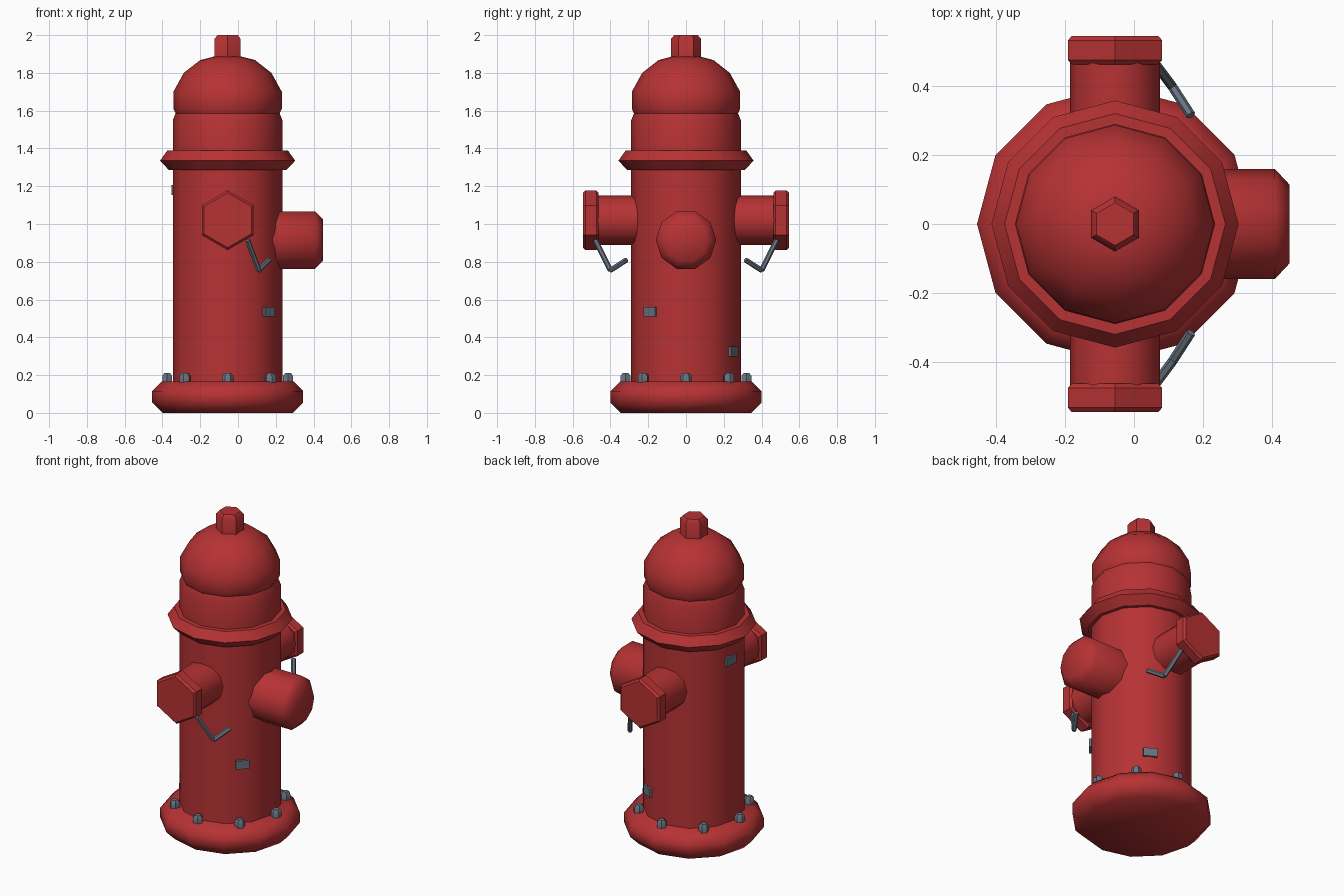
import bpy, bmesh
from math import radians, cos, sin, pi
from mathutils import Matrix, Vector

cube = bpy.data.objects.get("Cube")
if cube:
    bpy.data.objects.remove(cube, do_unlink=True)

AXIS_X = -0.055  # the barrel stands off centre because of the side outlet


def make_material(name, rgb):
    mat = bpy.data.materials.new(name)
    mat.use_nodes = True
    mat.diffuse_color = (*rgb, 1)
    mat.node_tree.nodes["Principled BSDF"].inputs["Base Color"].default_value = (*rgb, 1)
    return mat


red = make_material("hydrant red", (0.47, 0.032, 0.034))
steel = make_material("blue grey steel", (0.14, 0.175, 0.22))


def finish(name, bm, mat, matrix, smooth=40):
    """Turn a bmesh into an object, smooth but with sharp edges above an angle."""
    bmesh.ops.recalc_face_normals(bm, faces=bm.faces)
    for f in bm.faces:
        f.smooth = True
    for e in bm.edges:
        e.smooth = e.calc_face_angle(0) < radians(smooth)
    mesh = bpy.data.meshes.new(name)
    bm.to_mesh(mesh)
    bm.free()
    mesh.materials.append(mat)
    obj = bpy.data.objects.new(name, mesh)
    obj.matrix_world = matrix
    bpy.context.collection.objects.link(obj)
    return obj


def lathe(name, profile, sides=12, start=0, mat=red, matrix=None, smooth=40):
    """Closed turned solid from (radius, height) pairs."""
    bm = bmesh.new()
    rings = []
    for r, z in profile:
        angles = [radians(start) + 2 * pi * i / sides for i in range(sides)]
        rings.append([bm.verts.new((r * cos(a), r * sin(a), z)) for a in angles])
    for low, high in zip(rings, rings[1:]):
        for i in range(sides):
            j = (i + 1) % sides
            bm.faces.new((low[i], low[j], high[j], high[i]))
    bm.faces.new(rings[0])
    bm.faces.new(rings[-1])
    return finish(name, bm, mat, matrix or Matrix.Translation((AXIS_X, 0, 0)), smooth)


# Barrel, base flange, collar and bonnet
lathe("base_flange", [(0.345, 0), (0.4, 0.055), (0.4, 0.115), (0.35, 0.165)], smooth=55)
lathe("barrel", [(0.29, 0.15), (0.29, 1.32)])
lathe("collar", [(0.31, 1.285), (0.358, 1.335), (0.32, 1.388)])
lathe("neck", [(0.29, 1.37), (0.29, 1.55), (0.272, 1.595)])
lathe("bonnet", [(0.275, 1.585), (0.287, 1.61), (0.287, 1.7), (0.232, 1.8),
                 (0.145, 1.868), (0.07, 1.887)])
lathe("top_nut", [(0.08, 1.86), (0.08, 1.98), (0.062, 2.0)], 6, 90)


def rod(name, a, b, radius=0.014):
    a, b = Vector(a), Vector(b)
    turn = (b - a).to_track_quat('Z', 'Y').to_matrix().to_4x4()
    lathe(name, [(radius, 0), (radius, (b - a).length)], 6, 0, steel,
          Matrix.Translation(a) @ turn)


# Front and back hose outlets, each with a hexagonal cap and a bent handle
for label, side in (("front", -1), ("back", 1)):
    frame = Matrix.Translation((AXIS_X, 0, 1.02)) @ Matrix.Rotation(-side * pi / 2, 4, 'X')
    lathe(label + "_outlet", [(0.13, 0.2), (0.13, 0.5)], 12, 0, red, frame)
    lathe(label + "_cap", [(0.145, 0.463), (0.158, 0.475), (0.158, 0.532), (0.145, 0.545)],
          6, 90, red, frame)
    elbow = (0.11, side * 0.4, 0.755)
    rod(label + "_handle_arm", (0.05, side * 0.48, 0.915), elbow)
    rod(label + "_handle_grip", elbow, (0.165, side * 0.315, 0.81))

# Large side outlet
lathe("side_outlet", [(0.16, 0.2), (0.16, 0.463), (0.115, 0.505)], 10, 90, red,
      Matrix.Translation((AXIS_X, 0, 0.915)) @ Matrix.Rotation(pi / 2, 4, 'Y'), smooth=50)

# Ring of flange bolts
for i in range(8):
    a = i * pi / 4
    place = Matrix.Translation((AXIS_X + 0.32 * cos(a), 0.32 * sin(a), 0.16))
    lathe(f"flange_bolt_{i + 1}", [(0.03, 0), (0.03, 0.037), (0.018, 0.05)], 6, 90, steel,
          place @ Matrix.Rotation(a, 4, 'Z'))

# Small plates fixed to the barrel: angle, height, distance from the axis
for i, (angle, z, dist) in enumerate([(-41, 0.535, 0.29), (60, 0.325, 0.29), (172, 1.18, 0.287)]):
    bm = bmesh.new()
    bmesh.ops.create_cube(bm, size=1, matrix=Matrix.Diagonal((0.016, 0.08, 0.052, 1)))
    finish(f"barrel_plate_{i + 1}", bm, steel,
           Matrix.Translation((AXIS_X, 0, z)) @ Matrix.Rotation(radians(angle), 4, 'Z')
           @ Matrix.Translation((dist, 0, 0)))
